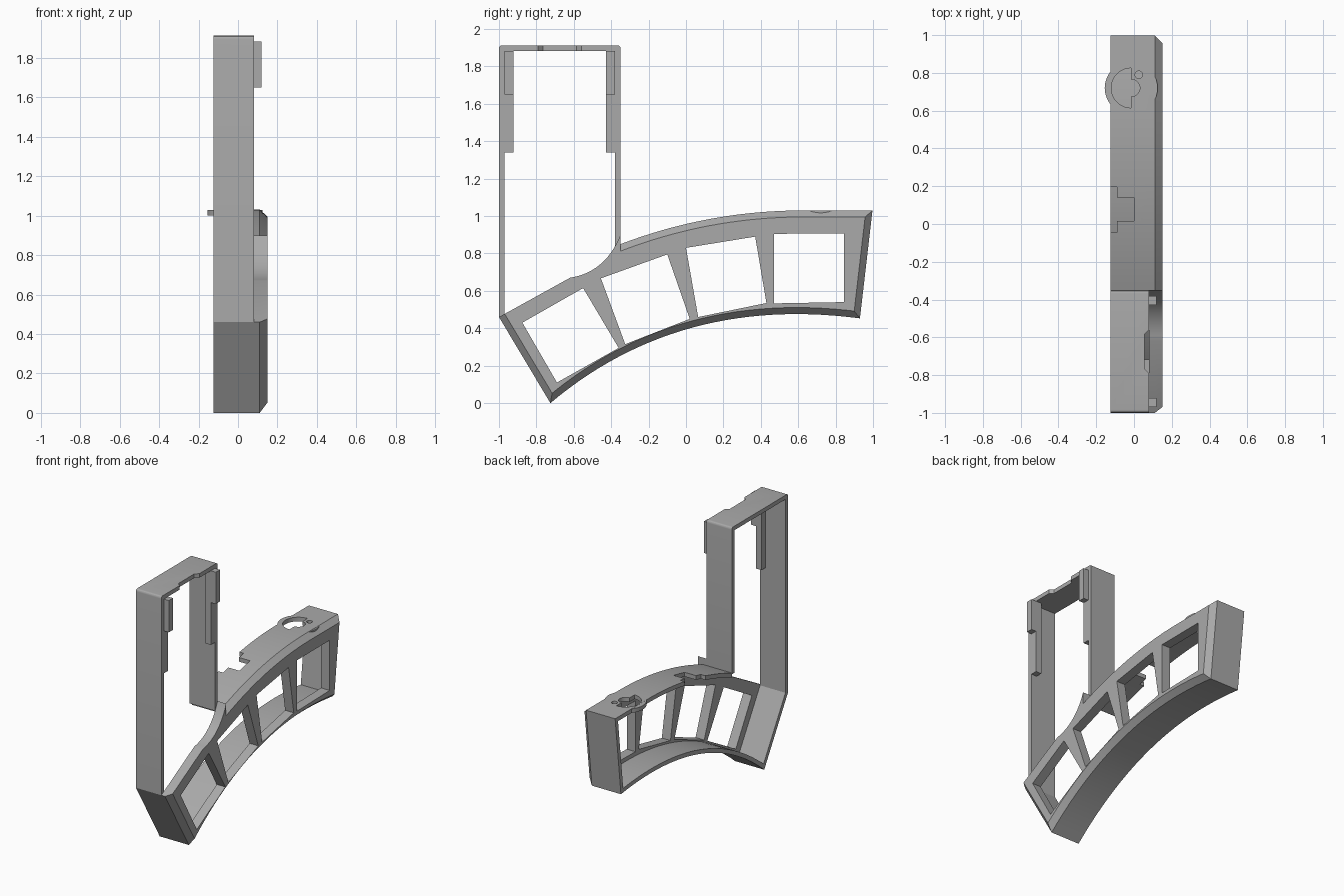
import bpy, bmesh, math
from mathutils import Vector

if "Cube" in bpy.data.objects:
    bpy.data.objects.remove(bpy.data.objects["Cube"], do_unlink=True)

grey = bpy.data.materials.new("plain grey")
grey.use_nodes = True
colour = (0.4, 0.4, 0.4, 1)
grey.diffuse_color = colour
grey.node_tree.nodes["Principled BSDF"].inputs["Base Color"].default_value = colour


def loft(name, rings):
    """Solid through matching closed rings of 3D points, capped at both ends."""
    bm = bmesh.new()
    loops = [[bm.verts.new(p) for p in ring] for ring in rings]
    n = len(loops[0])
    for a, b in zip(loops, loops[1:]):
        for i in range(n):
            j = (i + 1) % n
            bm.faces.new((a[i], a[j], b[j], b[i]))
    bm.faces.new(loops[0][::-1])
    bm.faces.new(loops[-1])
    bmesh.ops.recalc_face_normals(bm, faces=bm.faces)
    bmesh.ops.triangulate(bm, faces=bm.faces)
    mesh = bpy.data.meshes.new(name)
    bm.to_mesh(mesh)
    bm.free()
    obj = bpy.data.objects.new(name, mesh)
    bpy.context.collection.objects.link(obj)
    mesh.materials.append(grey)
    return obj


def side_prism(name, outline, x0, x1):
    return loft(name, [[(x, y, z) for y, z in outline] for x in (x0, x1)])


def flat_prism(name, outline, z0, z1):
    return loft(name, [[(x, y, z) for x, y in outline] for z in (z0, z1)])


def rect(a0, a1, b0, b1):
    return [(a0, b0), (a1, b0), (a1, b1), (a0, b1)]


def arc(cx, cy, r, start=0, end=360, n=40):
    steps = n if end - start == 360 else n + 1
    angles = [math.radians(start + (end - start) * i / n) for i in range(steps)]
    return [(cx + r * math.cos(a), cy + r * math.sin(a)) for a in angles]


def bend(p, q, r, n):
    """Quadratic curve from p to r pulled towards q."""
    p, q, r = Vector(p), Vector(q), Vector(r)
    return [tuple(p * (1 - t) ** 2 + q * 2 * t * (1 - t) + r * t * t)
            for t in (i / n for i in range(n + 1))]


def inset(points, depths):
    """Move each edge of a counterclockwise outline inwards by its own depth."""
    pts = [Vector(p) for p in points]
    n = len(pts)
    normals = []
    for i in range(n):
        d = (pts[(i + 1) % n] - pts[i]).normalized()
        normals.append(Vector((-d.y, d.x)))
    result = []
    for i, p in enumerate(pts):
        a, b = normals[i - 1], normals[i]
        da, db = depths[i - 1], depths[i]
        det = a.x * b.y - a.y * b.x
        if abs(det) < 0.01:
            move = b * db
        else:
            move = Vector((da * b.y - db * a.y, a.x * db - b.x * da)) / det
        result.append(tuple(p + move))
    return result


def cut(obj, cutters):
    for c in cutters:
        c.hide_render = True
        mod = obj.modifiers.new("cut", 'BOOLEAN')
        mod.operation = 'DIFFERENCE'
        mod.solver = 'EXACT'
        mod.object = c
        bpy.context.view_layer.objects.active = obj
        bpy.ops.object.modifier_apply(modifier=mod.name)


# Side outline of the curved body: walled edges first, then the open upper slope
walled = [(-1, 0.46)]
walled += bend((-0.725, 0), (-0.037, 0.58), (0.93, 0.453), 28)
walled += [(0.997, 1.03)]
walled += bend((0.6, 1.03), (0.11, 1.025), (-0.35, 0.85), 18)
slope = bend((-0.35, 0.9), (-0.43, 0.70), (-0.62, 0.67), 12)
outline = walled + slope
edge_mask = [1 if i < len(walled) - 1 else 0 for i in range(len(outline))]

# Walls of the curved body
inner = inset(outline, [0.03 * m for m in edge_mask])
walls = side_prism("curved_walls", walled + inner[:len(walled)][::-1], -0.125, 0.08)

# Face plate with chamfered rim
chamfered = inset(outline, [0.035 * m for m in edge_mask])
plate = loft("face_plate", [[(x, y, z) for y, z in ring] for x, ring in
                            ((0.08, outline), (0.11, outline), (0.15, chamfered))])

# Four windows, fanned along the curve
windows = [
    [(-0.875, 0.43), (-0.55, 0.615), (-0.36, 0.295), (-0.69, 0.11)],
    [(-0.455, 0.667), (-0.10, 0.795), (0.02, 0.45), (-0.325, 0.315)],
    [(0, 0.83), (0.37, 0.89), (0.43, 0.535), (0.065, 0.46)],
    [(0.47, 0.905), (0.845, 0.907), (0.845, 0.54), (0.47, 0.533)],
]
helpers = [side_prism("window_cutter", w, 0, 0.3) for w in windows]
cut(plate, helpers)

# Round disc set in the top wall, with keyed opening and pin hole
dx, dy = -0.015, 0.72
disc = flat_prism("top_disc", arc(dx, dy, 0.14), 1.0, 1.029)
openings = [
    flat_prism("half_round_cutter", arc(dx, dy, 0.105, 90, 270), 0.9, 1.1),
    flat_prism("key_cutter", arc(dx, dy, 0.046), 0.9, 1.1),
    flat_prism("pin_cutter", arc(0.025, 0.79, 0.02, n=20), 0.9, 1.1),
]
cut(disc, openings)

# Stepped notch in the open edge of the top wall
notch = [
    flat_prism("wide_notch_cutter", rect(-0.2, -0.09, -0.045, 0.195), 0.8, 1.1),
    flat_prism("deep_notch_cutter", rect(-0.15, 0, 0.015, 0.14), 0.8, 1.1),
]
cut(walls, openings + notch)

# Tall upright frame with rounded top corners
frame_outline = [(-0.35, 0.84)]
frame_outline += bend((-0.35, 1.895), (-0.35, 1.912), (-0.367, 1.912), 4)
frame_outline += bend((-0.983, 1.912), (-1, 1.912), (-1, 1.895), 4)
frame_outline += [(-1, 0.46), (-0.97, 0.43), (-0.97, 1.882), (-0.38, 1.882), (-0.38, 0.84)]
frame = side_prism("upright_frame", frame_outline, -0.125, 0.08)
finger_notch = flat_prism("finger_notch_cutter", [
    (0.1, -0.8), (0.08, -0.79), (0.055, -0.765), (0.055, -0.585), (0.08, -0.56), (0.1, -0.55)],
    1.8, 2)
cut(frame, [finger_notch])

# Clips and long rails on both uprights
for side, y0, y1 in (("front", -0.97, -0.922), ("back", -0.428, -0.38)):
    side_prism(side + "_rail", rect(y0, y1, 1.34, 1.882), 0.035, 0.08)
    side_prism(side + "_clip", rect(y0, y1, 1.65, 1.882), 0.08, 0.12)

for c in helpers + openings + notch + [finger_notch]:
    bpy.data.objects.remove(c, do_unlink=True)

# Smooth curved surfaces, keep edges crisp
bpy.ops.object.select_all(action='DESELECT')
for obj in bpy.context.scene.objects:
    if obj.type == 'MESH' and grey.name in obj.data.materials:
        obj.select_set(True)
        bpy.context.view_layer.objects.active = obj
bpy.ops.object.shade_smooth_by_angle(angle=math.radians(25))
